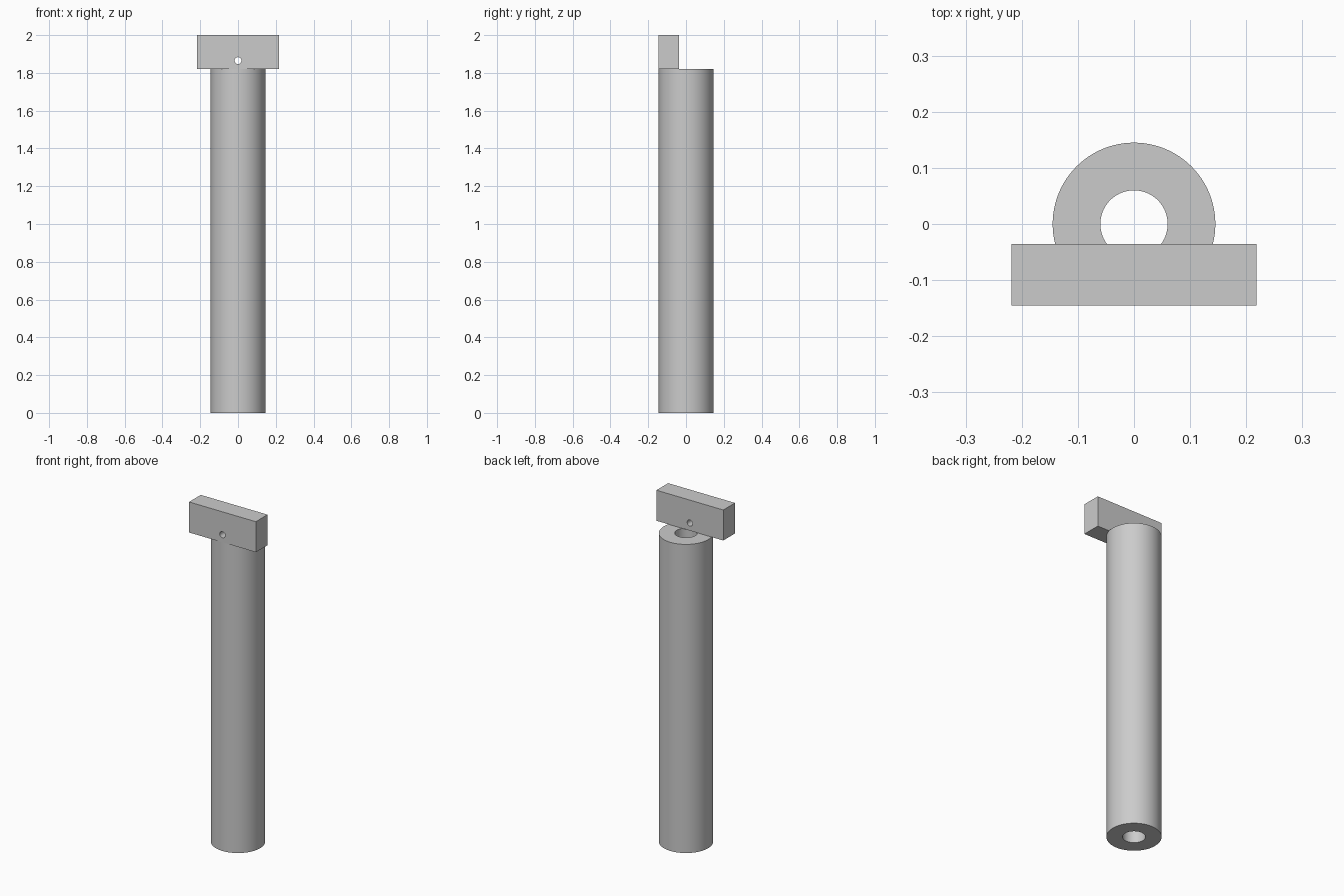
import bpy
import bmesh
import math
from mathutils import Matrix

cube = bpy.data.objects.get("Cube")
if cube:
    bpy.data.objects.remove(cube, do_unlink=True)

RADIUS, BORE, TUBE_TOP, TOTAL = 0.145, 0.06, 1.82, 2.0
PLATE_HALF, PLATE_BACK = 0.218, -0.036
HOLE_RADIUS, HOLE_Z = 0.018, 1.865

grey = bpy.data.materials.new("light grey")
grey.use_nodes = True
colour = (0.6, 0.6, 0.6, 1.0)
grey.diffuse_color = colour
grey.node_tree.nodes["Principled BSDF"].inputs["Base Color"].default_value = colour


def add_object(name, bm):
    bmesh.ops.recalc_face_normals(bm, faces=bm.faces)
    mesh = bpy.data.meshes.new(name)
    bm.to_mesh(mesh)
    bm.free()
    mesh.materials.append(grey)
    obj = bpy.data.objects.new(name, mesh)
    bpy.context.collection.objects.link(obj)
    return obj


def smooth(obj):
    bpy.ops.object.select_all(action="DESELECT")
    obj.select_set(True)
    bpy.context.view_layer.objects.active = obj
    bpy.ops.object.shade_smooth_by_angle(angle=math.radians(30))


# Hollow tube: a rectangular wall section revolved about the vertical axis
bm = bmesh.new()
section = [(BORE, 0), (RADIUS, 0), (RADIUS, TUBE_TOP), (BORE, TUBE_TOP)]
verts = [bm.verts.new((r, 0, z)) for r, z in section]
edges = [bm.edges.new((verts[i], verts[(i + 1) % 4])) for i in range(4)]
bmesh.ops.spin(bm, geom=verts + edges, cent=(0, 0, 0), axis=(0, 0, 1),
               angle=math.tau, steps=96, use_merge=True)
bmesh.ops.remove_doubles(bm, verts=bm.verts, dist=0.0001)
smooth(add_object("tube", bm))

# Mounting plate standing on the front of the tube rim
depth = PLATE_BACK + RADIUS
centre = ((0, (PLATE_BACK - RADIUS) / 2, (TUBE_TOP + TOTAL) / 2))
bm = bmesh.new()
bmesh.ops.create_cube(bm, size=1, matrix=Matrix.Translation(centre) @ Matrix.Diagonal(
    (2 * PLATE_HALF, depth, TOTAL - TUBE_TOP, 1)))
plate = add_object("mounting_plate", bm)

# Screw hole through the plate
bm = bmesh.new()
bmesh.ops.create_cone(bm, cap_ends=True, segments=32, radius1=HOLE_RADIUS,
                      radius2=HOLE_RADIUS, depth=depth * 2,
                      matrix=Matrix.Translation((0, centre[1], HOLE_Z))
                      @ Matrix.Rotation(math.pi / 2, 4, "X"))
cutter = add_object("hole_cutter", bm)
cutter.hide_render = True
cutter.display_type = "WIRE"
cut = plate.modifiers.new("screw hole", "BOOLEAN")
cut.operation = "DIFFERENCE"
cut.solver = "EXACT"
cut.object = cutter
bpy.context.view_layer.objects.active = plate
bpy.ops.object.modifier_apply(modifier=cut.name)
bpy.data.objects.remove(cutter, do_unlink=True)
smooth(plate)
